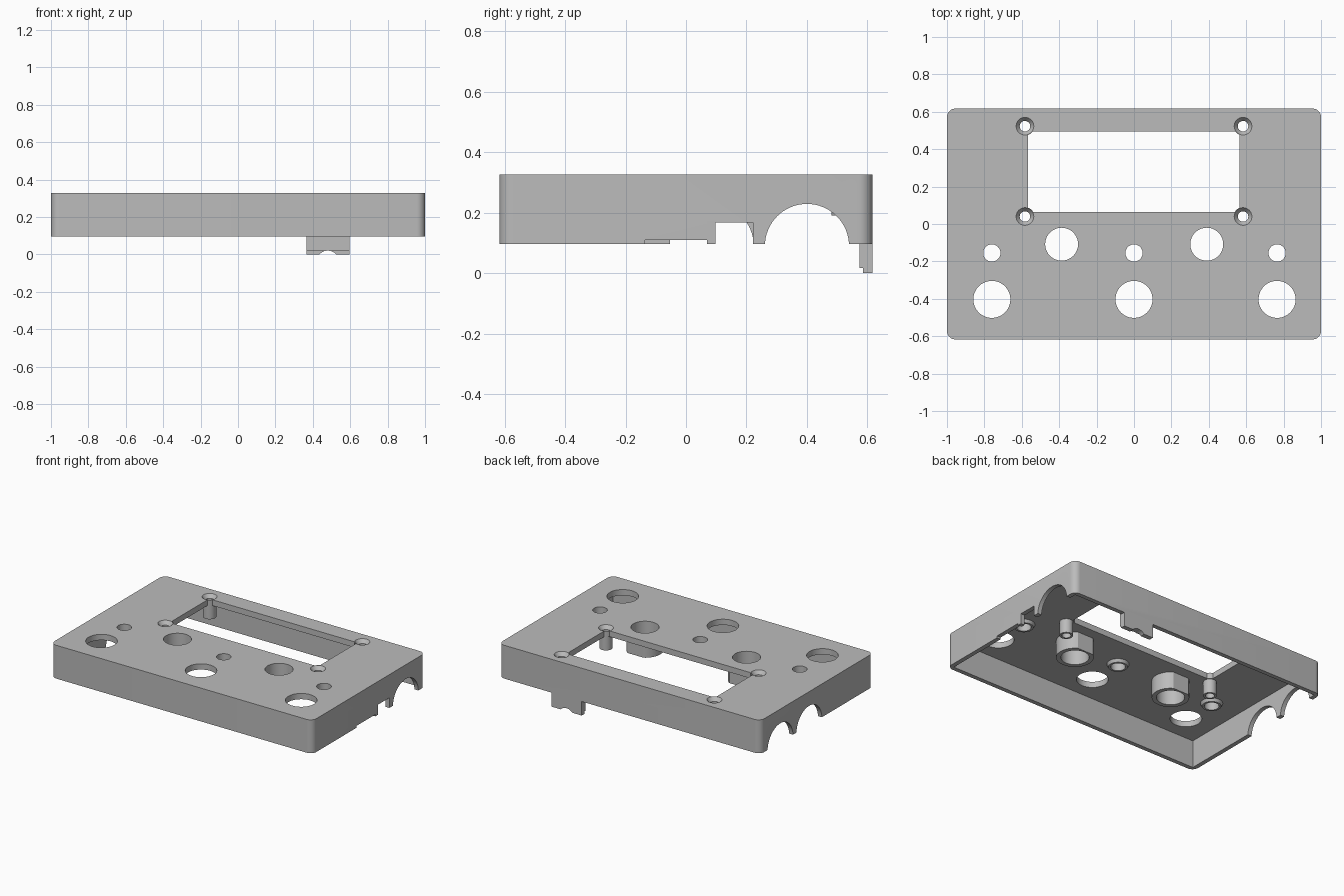
import bpy, bmesh, math
from mathutils import Matrix, Vector

if "Cube" in bpy.data.objects:
    bpy.data.objects.remove(bpy.data.objects["Cube"], do_unlink=True)

grey = bpy.data.materials.new("plain grey")
grey.use_nodes = True
colour = (0.5, 0.5, 0.5, 1)
grey.diffuse_color = colour
grey.node_tree.nodes["Principled BSDF"].inputs["Base Color"].default_value = colour

BASE, TOP, PLATE, WALL = 0.097, 0.327, 0.04, 0.03
UNDER = TOP - PLATE


def to_object(name, bm):
    bmesh.ops.recalc_face_normals(bm, faces=bm.faces)
    mesh = bpy.data.meshes.new(name)
    bm.to_mesh(mesh)
    bm.free()
    mesh.materials.append(grey)
    obj = bpy.data.objects.new(name, mesh)
    bpy.context.collection.objects.link(obj)
    return obj


def box(name, x, y, z, corner=0):
    """Box from (low, high) pairs, optionally with rounded upright edges."""
    bm = bmesh.new()
    bmesh.ops.create_cube(bm, size=1)
    for v in bm.verts:
        v.co = Vector(r[1] if c > 0 else r[0] for c, r in zip(v.co, (x, y, z)))
    if corner:
        upright = [e for e in bm.edges
                   if abs(e.verts[0].co.z - e.verts[1].co.z) > 0.01]
        bmesh.ops.bevel(bm, geom=upright, offset=corner, segments=8,
                        profile=0.5, affect='EDGES')
    return to_object(name, bm)


def cylinder(name, centre, r, z, r_top=None, sides=48):
    bm = bmesh.new()
    bmesh.ops.create_cone(bm, cap_ends=True, segments=sides, radius1=r,
                          radius2=r if r_top is None else r_top, depth=z[1] - z[0])
    bmesh.ops.translate(bm, verts=bm.verts, vec=(*centre, sum(z) / 2))
    return to_object(name, bm)


def side_cylinder(name, start, axis, r, length, sides=64):
    """Cylinder lying along x or y, centred on start."""
    bm = bmesh.new()
    bmesh.ops.create_cone(bm, cap_ends=True, segments=sides, radius1=r,
                          radius2=r, depth=length)
    bm.transform(Matrix.Translation(start) @ Matrix.Rotation(math.pi / 2, 4, axis))
    return to_object(name, bm)


def combine(target, others, operation):
    """Apply booleans one after another and drop the helper objects."""
    for other in others:
        mod = target.modifiers.new("cut", 'BOOLEAN')
        mod.operation, mod.solver, mod.object = operation, 'EXACT', other
        deps = bpy.context.evaluated_depsgraph_get()
        mesh = bpy.data.meshes.new_from_object(target.evaluated_get(deps))
        target.modifiers.clear()
        target.data = mesh
        bpy.data.objects.remove(other, do_unlink=True)


# Hollow lid with rounded outer corners and square inner corners
lid = box("enclosure_lid", (-1, 1), (-0.617, 0.617), (BASE, TOP), 0.045)
combine(lid, [
    box("cavity", (-1 + WALL, 1 - WALL), (-0.617 + WALL, 0.617 - WALL), (0, UNDER)),
    box("window", (-0.567, 0.565), (0.065, 0.495), (0.2, 0.5)),
], 'DIFFERENCE')

screws = [(x, y) for x in (-0.583, 0.583) for y in (0.04, 0.523)]
collars = [(-0.387, -0.108), (0.389, -0.108)]
columns = (-0.76, 0, 0.765)
small_holes = [(x, -0.155) for x in columns]
large_holes = [(x, -0.403) for x in columns]

# Screw posts, control collars with a flat side, and small hole bosses
added = []
for c in screws:
    added.append(cylinder("post", c, 0.042, (0.19, TOP - 0.01)))
    added.append(cylinder("post_head", c, 0.05, (UNDER, TOP)))
for x, y in collars:
    collar = cylinder("collar", (x, y), 0.117, (0.17, UNDER + 0.01))
    combine(collar, [box("flat", (x - 0.2, x + 0.2), (y + 0.1, y + 0.2), (0, 0.5))],
            'DIFFERENCE')
    added.append(collar)
for c in small_holes:
    added.append(cylinder("boss", c, 0.06, (UNDER - 0.02, UNDER + 0.01), 0.075))

# Cable tab hanging from the back wall, with a shallower inner lip
added.append(box("tab", (0.365, 0.595), (0.585, 0.617), (0, BASE + 0.02)))
added.append(box("tab_lip", (0.365, 0.595), (0.573, 0.59), (0.017, BASE + 0.06)))
combine(lid, added, 'UNION')

# Round openings in the top
cuts = []
for c in screws:
    cuts.append(cylinder("screw_hole", c, 0.028, (0.1, 0.5)))
    cuts.append(cylinder("countersink", c, 0.028, (TOP - 0.025, TOP + 0.001), 0.048))
for places, r in ((collars, 0.088), (small_holes, 0.046), (large_holes, 0.099)):
    cuts += [cylinder("hole", c, r, (0.1, 0.5)) for c in places]

# Cable arches and socket notches in the end walls
for x, y in ((1, 0.4), (-1, 0.4), (-1, 0.085)):
    cuts.append(side_cylinder("arch", (x, y, 0.09), 'Y', 0.139, 0.1))
cuts.append(box("socket", (0.95, 1.05), (0.097, 0.222), (0, 0.167)))
cuts.append(box("slot", (0.95, 1.05), (-0.135, 0.07), (0, 0.11)))
cuts.append(side_cylinder("cable_notch", (0.48, 0.6, -0.04), 'X', 0.06, 0.2))
combine(lid, cuts, 'DIFFERENCE')

if not lid.data.materials:
    lid.data.materials.append(grey)
bpy.ops.object.select_all(action='DESELECT')
lid.select_set(True)
bpy.context.view_layer.objects.active = lid
bpy.ops.object.shade_smooth_by_angle(angle=math.radians(30))
